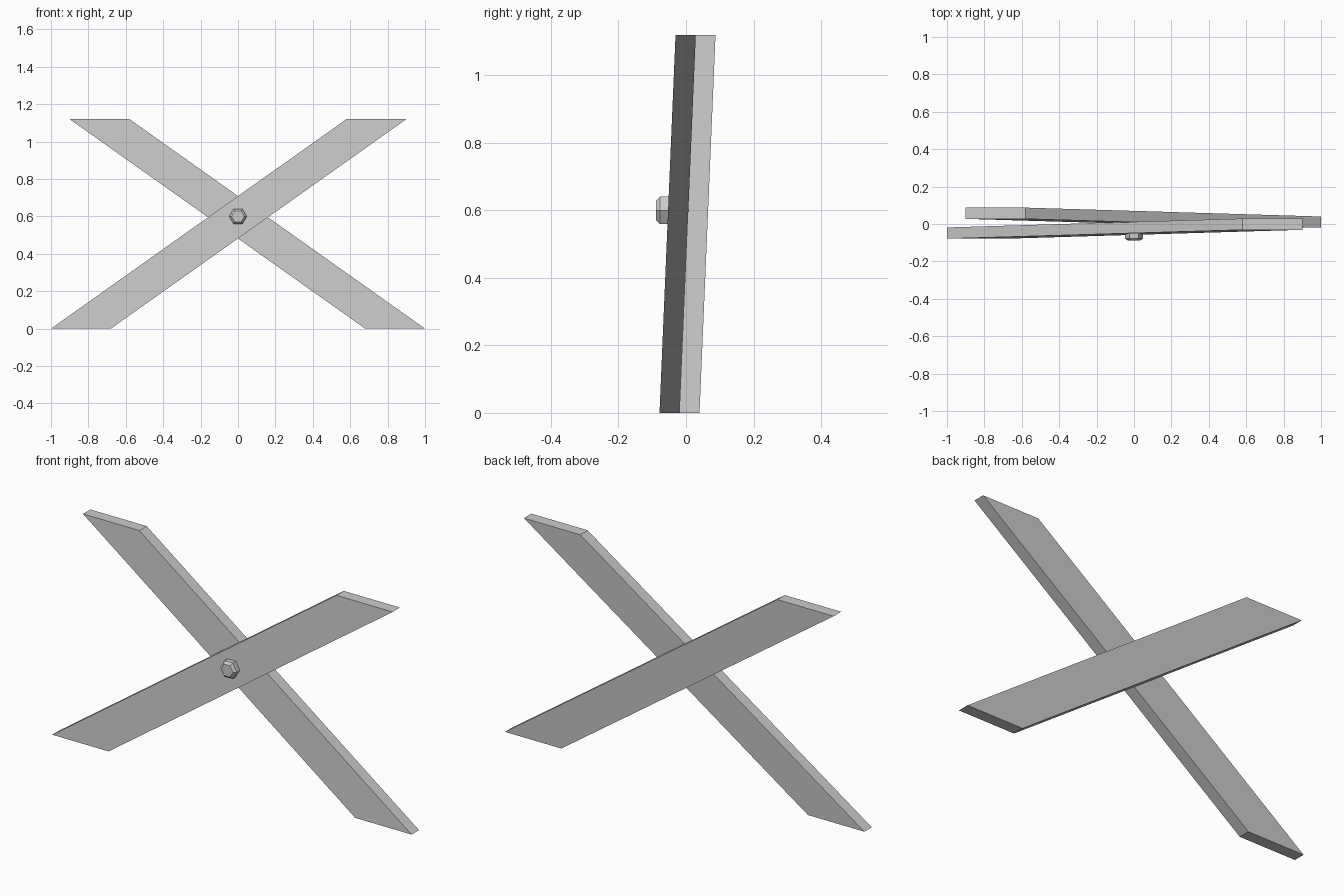
import bpy, bmesh, math
from mathutils import Matrix, Vector

if "Cube" in bpy.data.objects:
    bpy.data.objects.remove(bpy.data.objects["Cube"])

grey = bpy.data.materials.new("light grey")
grey.diffuse_color = (0.6, 0.6, 0.6, 1)
grey.use_nodes = True
grey.node_tree.nodes["Principled BSDF"].inputs["Base Color"].default_value = grey.diffuse_color

TOP = 1.12      # height of the cross
LEAN = 0.0475   # how far the planks lean back over that height
THICK = 0.06


def add_object(name, bm):
    bmesh.ops.recalc_face_normals(bm, faces=bm.faces[:])
    mesh = bpy.data.meshes.new(name)
    bm.to_mesh(mesh)
    bm.free()
    mesh.materials.append(grey)
    obj = bpy.data.objects.new(name, mesh)
    bpy.context.collection.objects.link(obj)
    return obj


def plank(name, side, y_front):
    """Slanted board with level ends; side mirrors it in x."""
    profile = [(-1, 0), (-0.68, 0), (0.9, TOP), (0.58, TOP)]
    bm = bmesh.new()
    face = bm.faces.new([bm.verts.new((side * x, y_front + LEAN * z / TOP, z))
                         for x, z in profile])
    ext = bmesh.ops.extrude_face_region(bm, geom=[face], use_keep_orig=True)
    bmesh.ops.translate(bm, vec=(0, THICK, 0),
                        verts=[g for g in ext["geom"] if isinstance(g, bmesh.types.BMVert)])
    return add_object(name, bm)


# two crossed planks
plank("front_plank", 1, -0.0785)
plank("back_plank", -1, -0.02)

# hexagonal bolt head with a chamfered front, set into the front plank
bm = bmesh.new()
rings = []
for y, r in [(-0.045, 0.047), (-0.077, 0.047), (-0.0885, 0.034)]:
    rings.append([bm.verts.new((r * math.cos(i * math.pi / 3), y,
                                0.6 + r * math.sin(i * math.pi / 3))) for i in range(6)])
for a, b in zip(rings, rings[1:]):
    for i in range(6):
        j = (i + 1) % 6
        bm.faces.new((a[i], a[j], b[j], b[i]))
bm.faces.new(rings[0])
bm.faces.new(rings[-1])
add_object("bolt_head", bm)
